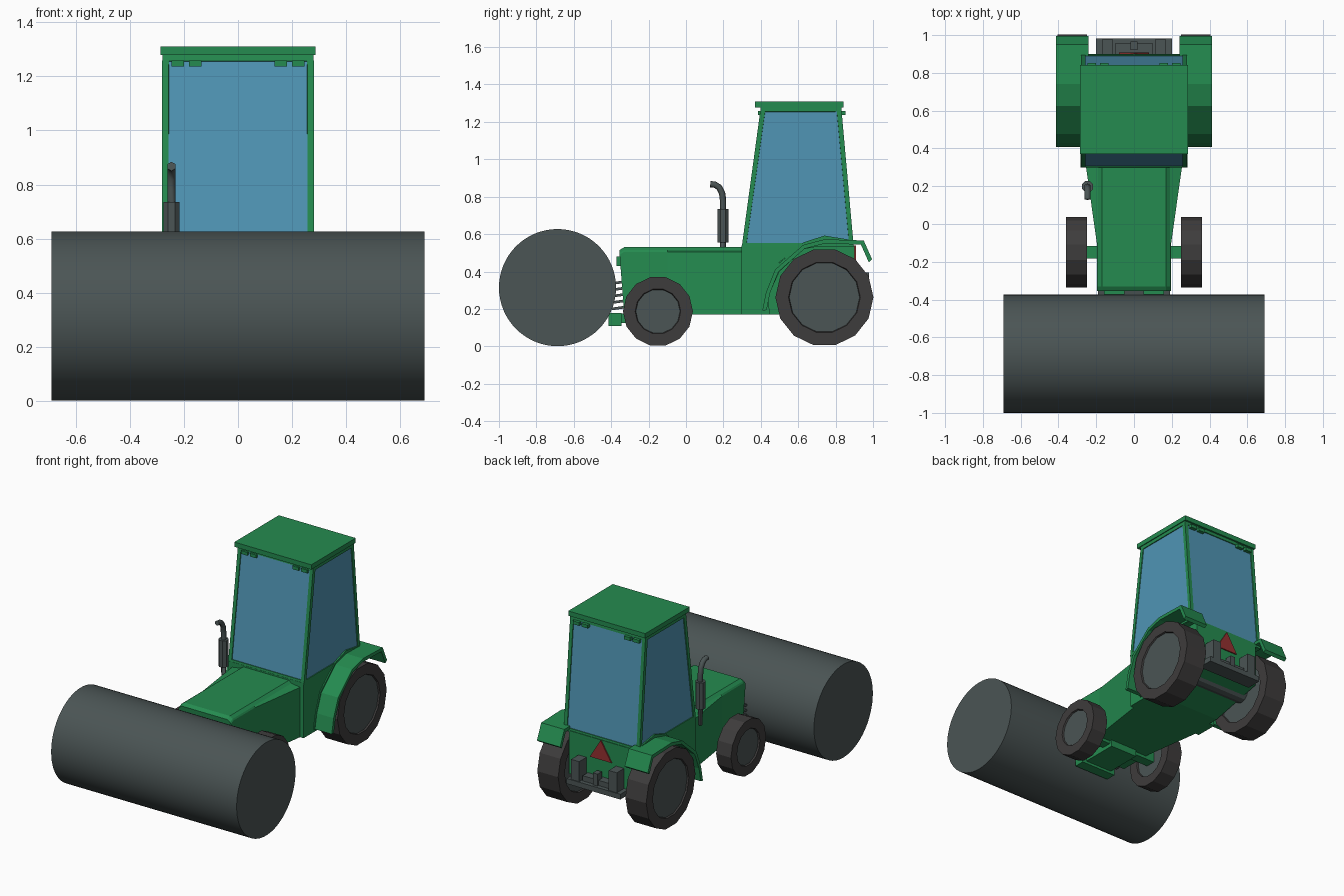
import bpy, bmesh
from math import pi
from mathutils import Matrix, Vector

if "Cube" in bpy.data.objects:
    bpy.data.objects.remove(bpy.data.objects["Cube"])


def material(name, *rgba):
    m = bpy.data.materials.new(name)
    m.diffuse_color = rgba
    m.use_nodes = True
    m.node_tree.nodes["Principled BSDF"].inputs["Base Color"].default_value = m.diffuse_color
    return m


GREEN = material("green_paint", 0.018, 0.26, 0.08, 1)
GLASS = material("window_glass", 0.08, 0.30, 0.46, 0.6)
TYRE = material("tyre_rubber", 0.048, 0.045, 0.045, 1)
STEEL = material("dark_steel", 0.07, 0.09, 0.09, 1)
RED = material("warning_red", 0.30, 0.03, 0.03, 1)


def finish(name, bm, *mats):
    bmesh.ops.recalc_face_normals(bm, faces=bm.faces)
    me = bpy.data.meshes.new(name)
    bm.to_mesh(me)
    bm.free()
    for m in mats:
        me.materials.append(m)
    ob = bpy.data.objects.new(name, me)
    bpy.context.collection.objects.link(ob)
    return ob


def loft(bm, sections):
    rings = [[bm.verts.new(p) for p in s] for s in sections]
    n = len(rings[0])
    for a, b in zip(rings, rings[1:]):
        for i in range(n):
            bm.faces.new((a[i], a[(i + 1) % n], b[(i + 1) % n], b[i]))
    bm.faces.new(rings[0])
    bm.faces.new(rings[-1])


def prism(name, profile, x0, x1, mat):
    """Extrude a (y, z) outline along x."""
    bm = bmesh.new()
    loft(bm, [[(x, y, z) for y, z in profile] for x in (x0, x1)])
    return finish(name, bm, mat)


def box(name, x0, x1, y0, y1, z0, z1, mat):
    return prism(name, [(y0, z0), (y1, z0), (y1, z1), (y0, z1)], x0, x1, mat)


def cylinder(name, centre, r, length, sides, mat, axis='X', turn=0.0):
    bm = bmesh.new()
    rot = Matrix.Rotation(pi / 2, 4, 'Y') if axis == 'X' else Matrix()
    bmesh.ops.create_cone(bm, cap_ends=True, segments=sides, radius1=r, radius2=r, depth=length,
                          matrix=Matrix.Translation(centre) @ rot @ Matrix.Rotation(turn, 4, 'Z'))
    return finish(name, bm, mat)


def wheel(name, s, x0, x1, y, z, r, hub):
    """Faceted tyre with a slightly recessed hub disc on both sides."""
    bm = bmesh.new()
    n = 14
    bmesh.ops.create_cone(bm, cap_ends=True, segments=n, radius1=r, radius2=r, depth=x1 - x0,
                          matrix=Matrix.Translation((s * (x0 + x1) / 2, y, z))
                          @ Matrix.Rotation(pi / 2, 4, 'Y'))
    caps = [f for f in bm.faces if len(f.verts) == n]
    bmesh.ops.inset_individual(bm, faces=caps, thickness=(r - hub) * 0.97, depth=0)
    bmesh.ops.inset_individual(bm, faces=caps, thickness=0.004, depth=-0.01)
    for f in caps:
        f.material_index = 1
    finish(name, bm, TYRE, STEEL)


# Front roller
roller = cylinder("roller_drum", (0, -0.687, 0.314), 0.313, 1.38, 64, STEEL)
bpy.context.view_layer.objects.active = roller
roller.select_set(True)
bpy.ops.object.shade_smooth_by_angle()
roller.select_set(False)

# Hood, flaring towards the cab
bm = bmesh.new()
sections = []
for y, w, lean in ((-0.355, 0.195, 0.035), (-0.33, 0.195, 0.0), (-0.1, 0.197, 0.0), (0.31, 0.255, 0.0)):
    top = 0.515 if y < -0.34 else 0.53
    half = [(w, 0.17), (w, top - 0.025), (0.19, top - 0.015), (0.17, top)]
    ring = half + [(-x, z) for x, z in reversed(half)]
    sections.append([(x, y + lean * max(0, (0.45 - z) / 0.28), z) for x, z in ring])
loft(bm, sections)
finish("hood", bm, GREEN)

# Grille slats and headlights on the nose
for i in range(5):
    z = 0.205 + i * 0.034
    prism("grille_slat", [(-0.395, z - 0.012), (-0.31, z), (-0.31, z + 0.014), (-0.395, z + 0.002)],
          -0.19, 0.19, STEEL)
for s in (-1, 1):
    box("headlight", s * 0.05, s * 0.16, -0.372, -0.34, 0.43, 0.48, GREEN)

# Front coupling
box("front_coupling", -0.13, 0.13, -0.415, -0.345, 0.108, 0.178, GREEN)
box("coupling_bar", -0.1, 0.1, -0.35, -0.1, 0.125, 0.175, GREEN)

# Lower body and cab sills
prism("rear_body", [(0.3, 0.17), (0.52, 0.17), (0.9, 0.25), (0.9, 0.54), (0.3, 0.54)], -0.24, 0.24, GREEN)
prism("cab_sill", [(0.298, 0.17), (0.45, 0.17), (0.43, 0.3), (0.5, 0.45), (0.62, 0.54), (0.298, 0.54)],
      -0.28, 0.28, GREEN)

# Cab: tapered frame with inset windows
bm = bmesh.new()
loft(bm, [[(-w, y0, z), (w, y0, z), (w, y1, z), (-w, y1, z)]
          for w, y0, y1, z in ((0.282, 0.298, 0.897, 0.53), (0.28, 0.4, 0.83, 1.28))])
bmesh.ops.recalc_face_normals(bm, faces=bm.faces)
sides = [f for f in bm.faces if abs(f.normal.z) < 0.5]
bmesh.ops.inset_individual(bm, faces=sides, thickness=0.034, depth=0)
bmesh.ops.inset_individual(bm, faces=sides, thickness=0.001, depth=-0.005)
for f in sides:
    f.material_index = 1
finish("cab", bm, GREEN, GLASS)
box("roof", -0.286, 0.286, 0.37, 0.842, 1.278, 1.31, GREEN)

# Work lights under the roof, front and rear
for s in (-1, 1):
    for x in (0.135, 0.2):
        box("front_work_light", s * x, s * (x + 0.046), 0.384, 0.42, 1.236, 1.258, GREEN)
        box("rear_work_light", s * x, s * (x + 0.046), 0.82, 0.852, 1.236, 1.258, GREEN)

# Wheels, axle stubs, fenders and the arch trim below the side windows
outer = [(0.408, 0.19), (0.428, 0.29), (0.476, 0.41), (0.626, 0.542), (0.74, 0.572), (0.95, 0.566), (0.995, 0.465)]
hubc = Vector((0.74, 0.25))
inner = [tuple(hubc + (Vector(p) - hubc) * 0.93) for p in outer]
arch = [(0.4, 0.19), (0.425, 0.3), (0.47, 0.42), (0.626, 0.555), (0.74, 0.592), (0.89, 0.568),
        (0.89, 0.53), (0.74, 0.54), (0.63, 0.52), (0.5, 0.4), (0.45, 0.29), (0.425, 0.19)]
for s in (-1, 1):
    side = "right" if s > 0 else "left"
    wheel("front_wheel_" + side, s, 0.25, 0.36, -0.15, 0.187, 0.187, 0.12)
    wheel("rear_wheel_" + side, s, 0.25, 0.405, 0.74, 0.262, 0.262, 0.19)
    prism("fender_" + side, outer + inner[::-1], s * 0.24, s * 0.412, GREEN)
    prism("wheel_arch_" + side, arch, s * 0.24, s * 0.287, GREEN)
box("front_axle", -0.26, 0.26, -0.183, -0.117, 0.15, 0.22, GREEN)
cylinder("rear_axle", (0, 0.74, 0.262), 0.06, 0.52, 12, STEEL)

# Exhaust
cylinder("muffler", (-0.246, 0.198, 0.645), 0.032, 0.18, 8, STEEL, 'Z', pi / 8)
cu = bpy.data.curves.new("exhaust_pipe", 'CURVE')
cu.dimensions = '3D'
cu.bevel_depth = 0.017
cu.bevel_resolution = 1
cu.use_fill_caps = True
path = [(-0.18, 0.198, 0.45), (-0.246, 0.198, 0.45), (-0.246, 0.198, 0.78), (-0.246, 0.193, 0.82),
        (-0.246, 0.177, 0.85), (-0.246, 0.155, 0.864), (-0.246, 0.13, 0.867)]
sp = cu.splines.new('POLY')
sp.points.add(len(path) - 1)
for pt, co in zip(sp.points, path):
    pt.co = (*co, 1)
cu.materials.append(STEEL)
bpy.context.collection.objects.link(bpy.data.objects.new("exhaust_pipe", cu))

# Rear hitch and warning triangle
box("hitch_bar", -0.2, 0.2, 0.88, 0.983, 0.225, 0.26, STEEL)
for s in (-1, 1):
    box("hitch_post", s * 0.11, s * 0.17, 0.89, 0.978, 0.26, 0.395, STEEL)
box("hitch_block", -0.1, 0.1, 0.89, 0.955, 0.26, 0.295, STEEL)
box("hitch_pin", -0.018, 0.018, 0.92, 0.965, 0.26, 0.34, STEEL)
bm = bmesh.new()
loft(bm, [[(-0.08, y, 0.41), (0.08, y, 0.41), (0, y, 0.54)] for y in (0.895, 0.908)])
finish("warning_triangle", bm, RED)
